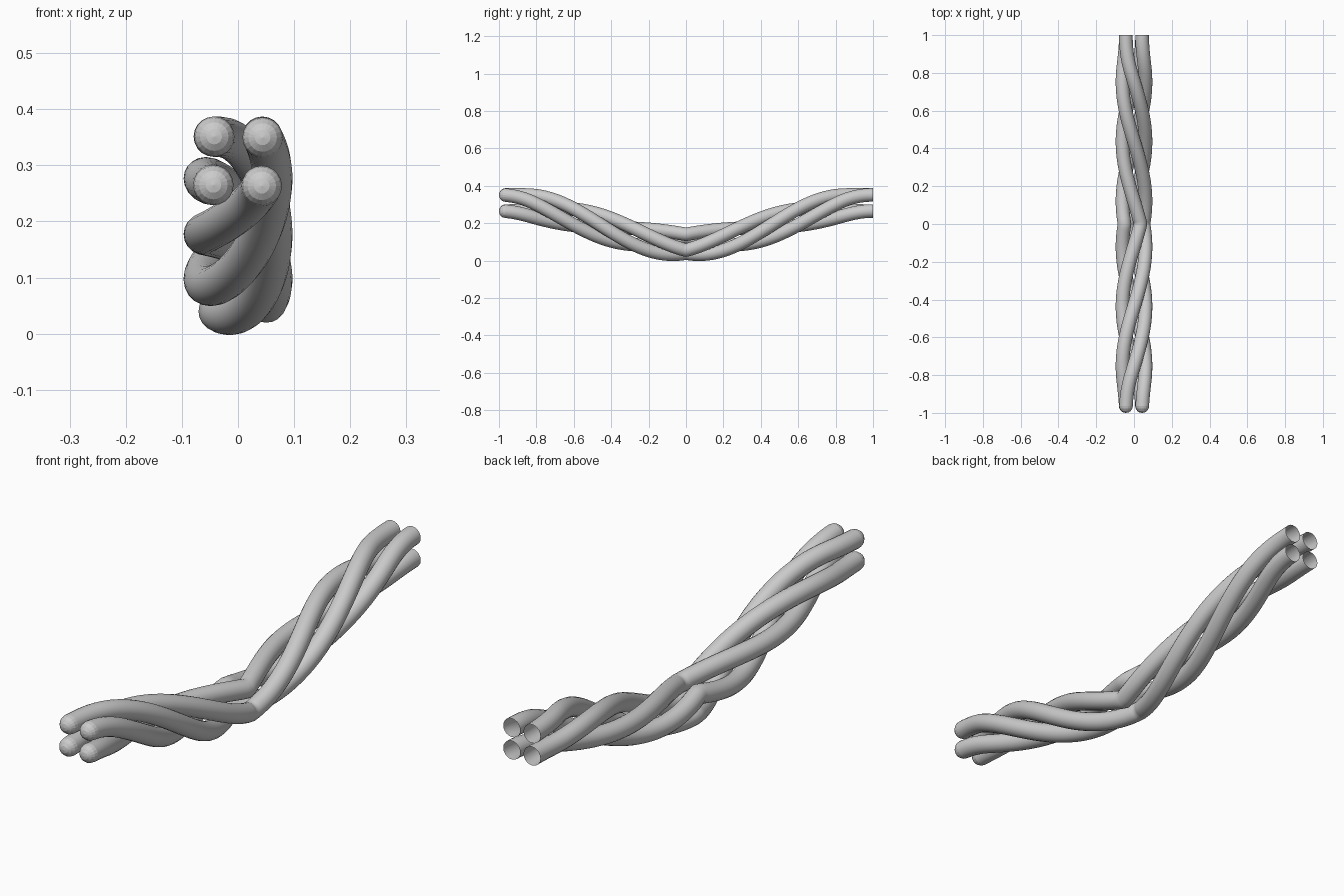
import bpy, bmesh, math
from mathutils import Vector

if "Cube" in bpy.data.objects:
    bpy.data.objects.remove(bpy.data.objects["Cube"])

TUBE, OFFSET, SIDES = 0.036, 0.061, 20
TIP_Y = -1 + TUBE      # where the rounded tips begin
STEPS = 50             # rings per half


def twist(y):
    # turn around the rope axis, eased in at the ends, mirrored at the middle
    t = 1 - abs(y)
    deg = 285 * t * t / 0.36 if t < 0.18 else 285 * (t - 0.09)
    return math.radians(deg)


def strand_point(y, phase):
    # sagging centre line plus spiral offset
    z = 0.09 + 0.109 * (1 - math.cos(math.pi * y))
    a = phase - twist(y)
    return Vector((OFFSET * math.cos(a), y, z + OFFSET * math.sin(a)))


def ring(bm, centre, tangent, radius):
    side = tangent.cross(Vector((0, 0, 1))).normalized()
    up = side.cross(tangent).normalized()
    angles = [2 * math.pi * i / SIDES for i in range(SIDES)]
    return [bm.verts.new(centre + radius * (side * math.cos(a) + up * math.sin(a)))
            for a in angles]


def make_strand(name, phase):
    bm = bmesh.new()
    ys = [TIP_Y * (1 - i / STEPS) for i in range(STEPS)]
    ys += [i / STEPS for i in range(STEPS + 1)]
    pts = [strand_point(y, phase) for y in ys]
    rings = []

    # rounded front tip
    axis = Vector((0, 1, 0))
    tip = bm.verts.new(pts[0] - axis * TUBE)
    for a in (22.5, 45, 67.5):
        a = math.radians(a)
        rings.append(ring(bm, pts[0] - axis * TUBE * math.cos(a), axis, TUBE * math.sin(a)))

    # twisted tube, open at the back
    for i, p in enumerate(pts):
        if i in (0, len(pts) - 1):
            tangent = axis
        else:
            tangent = ((pts[i + 1] - p).normalized() + (p - pts[i - 1]).normalized()).normalized()
        rings.append(ring(bm, p, tangent, TUBE))

    for i in range(SIDES):
        j = (i + 1) % SIDES
        bm.faces.new((tip, rings[0][j], rings[0][i]))
        for a, b in zip(rings, rings[1:]):
            bm.faces.new((a[i], a[j], b[j], b[i]))
    bmesh.ops.recalc_face_normals(bm, faces=bm.faces)
    for f in bm.faces:
        f.smooth = f.calc_center_median().y > TIP_Y

    mesh = bpy.data.meshes.new(name)
    bm.to_mesh(mesh)
    bm.free()
    bpy.context.collection.objects.link(bpy.data.objects.new(name, mesh))


# four intertwined strands
for k in range(4):
    make_strand(f"rope_strand_{k + 1}", math.radians(45 + 90 * k))
